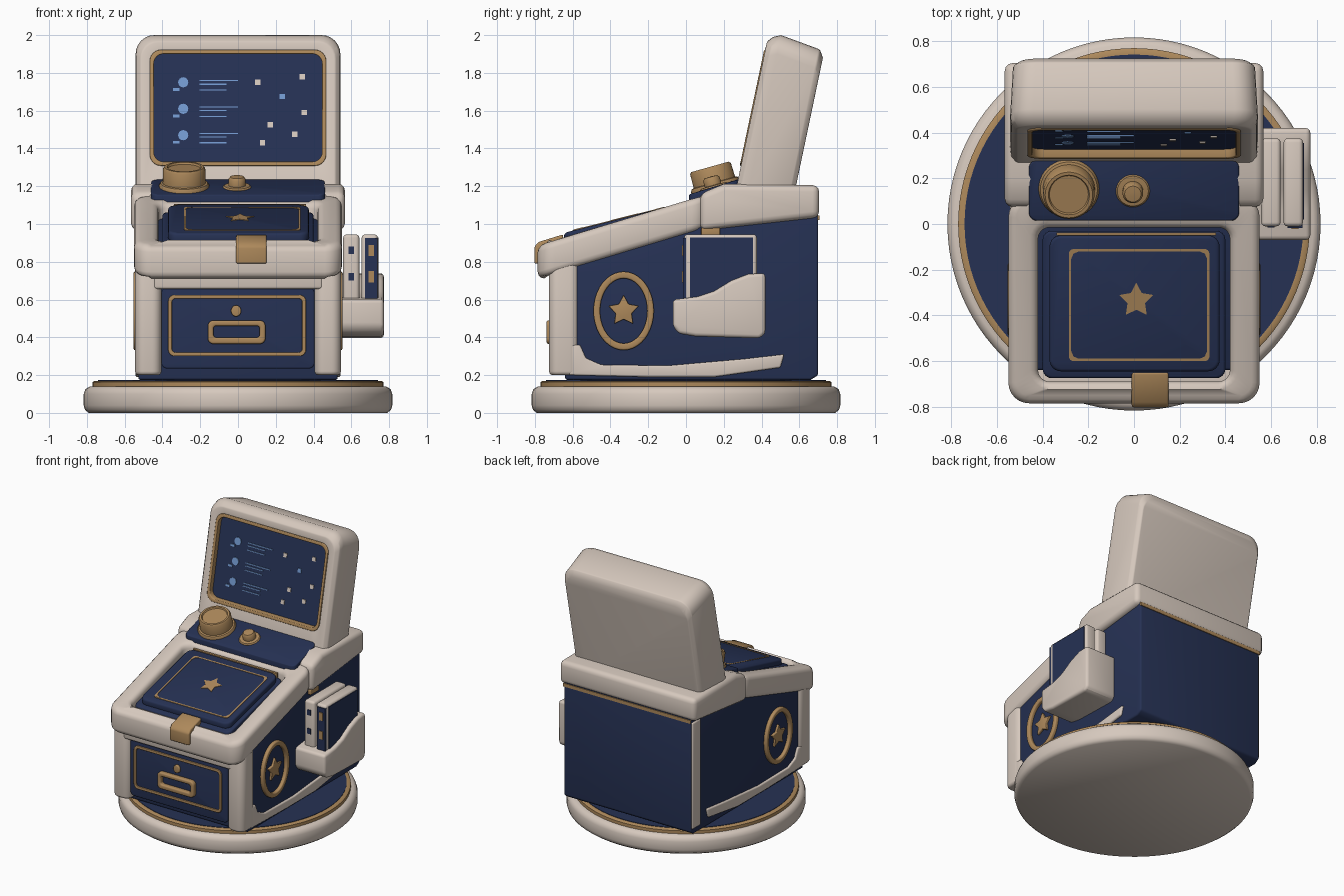
import bpy, bmesh, math
from mathutils import Vector

if "Cube" in bpy.data.objects:
    bpy.data.objects.remove(bpy.data.objects["Cube"])

def material(name, rgb):
    m = bpy.data.materials.new(name)
    m.diffuse_color = (*rgb, 1)
    m.use_nodes = True
    m.node_tree.nodes["Principled BSDF"].inputs["Base Color"].default_value = m.diffuse_color
    return m

CREAM = material("cream", (0.67, 0.58, 0.51))
NAVY = material("navy", (0.019, 0.031, 0.088))
GOLD = material("gold", (0.42, 0.25, 0.105))
BLUE = material("light_blue", (0.17, 0.32, 0.62))

# ---------- helpers ----------
def rrect(x0, x1, y0, y1, r, n=6):
    """Rounded rectangle outline."""
    pts = []
    for cx, cy, a0 in ((x1-r, y1-r, 0), (x0+r, y1-r, 90), (x0+r, y0+r, 180), (x1-r, y0+r, 270)):
        for i in range(n + 1):
            a = math.radians(a0 + 90 * i / n)
            pts.append((cx + r * math.cos(a), cy + r * math.sin(a)))
    return pts

def ellipse(cx, cy, rx, ry, n=40):
    return [(cx + rx * math.cos(2*math.pi*i/n), cy + ry * math.sin(2*math.pi*i/n)) for i in range(n)]

def star(cx, cy, r):
    return [(cx + (r if i % 2 == 0 else r*0.52) * math.sin(math.pi*i/5),
             cy + (r if i % 2 == 0 else r*0.52) * math.cos(math.pi*i/5)) for i in range(10)]

def place(pts, axis, d):
    """Lift a 2D outline into 3D on the plane across the given axis."""
    f = {'x': lambda p: (d, p[0], p[1]), 'y': lambda p: (p[0], d, p[1]), 'z': lambda p: (p[0], p[1], d)}[axis]
    return [Vector(f(p)) for p in pts]

def loft(name, loops, mat, bevel=0, cyclic=False, warp=None):
    """Bridge equal-length loops; cap the ends or close into a ring."""
    bm = bmesh.new()
    vs = [[bm.verts.new(p) for p in l] for l in loops]
    n = len(vs[0])
    for a, b in zip(vs, vs[1:] + ([vs[0]] if cyclic else [])):
        for i in range(n):
            bm.faces.new((a[i], a[(i+1) % n], b[(i+1) % n], b[i]))
    if not cyclic:
        bm.faces.new(vs[0]); bm.faces.new(vs[-1])
    bmesh.ops.recalc_face_normals(bm, faces=bm.faces)
    if warp:
        for v in bm.verts:
            v.co = warp(v.co)
    if bevel:
        es = [e for e in bm.edges if e.calc_face_angle(0) > 0.6]
        bmesh.ops.bevel(bm, geom=es, offset=bevel, segments=3, profile=0.5, affect='EDGES', clamp_overlap=True)
    me = bpy.data.meshes.new(name)
    bm.to_mesh(me); bm.free()
    me.materials.append(mat)
    ob = bpy.data.objects.new(name, me)
    bpy.context.collection.objects.link(ob)
    return ob

def prism(name, pts, axis, a, b, mat, bevel=0, warp=None):
    return loft(name, [place(pts, axis, a), place(pts, axis, b)], mat, bevel, False, warp)

def frame(name, outer, inner, axis, a, b, mat, bevel=0, warp=None):
    return loft(name, [place(outer, axis, a), place(outer, axis, b), place(inner, axis, b), place(inner, axis, a)],
                mat, bevel, True, warp)

def box(name, x0, x1, y0, y1, z0, z1, mat, bevel=0, warp=None):
    return prism(name, [(x0, y0), (x1, y0), (x1, y1), (x0, y1)], 'z', z0, z1, mat, bevel, warp)

def lathe(name, prof, mat, loc=(0, 0, 0), tilt=0, n=64):
    ob = loft(name, [place(ellipse(0, 0, r, r, n), 'z', z) for r, z in prof], mat)
    ob.location = loc
    ob.rotation_euler.x = tilt
    return ob

rim_slope = lambda v: Vector((v.x, v.y, v.z + 0.30 * (v.y + 0.79)))
lid_slope = lambda v: Vector((v.x, v.y, v.z + 0.25 * (v.y + 0.65)))
lean = lambda v: Vector((v.x, v.y + 0.21 * (v.z - 1.2), v.z))

# ---------- round base ----------
lathe("base_disc", [(0.79, 0), (0.81, 0.015), (0.817, 0.04), (0.817, 0.1), (0.808, 0.125), (0.785, 0.14)], CREAM, n=96)
lathe("base_trim", [(0.77, 0.13), (0.77, 0.163), (0.76, 0.17), (0.74, 0.17)], GOLD, n=96)
lathe("base_top", [(0.742, 0.14), (0.742, 0.173)], NAVY, n=96)

# ---------- cabinet body ----------
prism("cabinet_body", [(-0.64, 0.175), (0.66, 0.175), (0.7, 0.2), (0.7, 1.06), (0.08, 1.06), (-0.64, 0.845)],
      'x', -0.528, 0.528, NAVY, 0.012)
box("back_trim", -0.53, 0.53, 0.695, 0.706, 1.02, 1.045, GOLD)
strip = [(-0.62, 0.2), (-0.2, 0.19), (0.15, 0.19), (0.5, 0.24), (0.52, 0.31), (0.3, 0.285), (-0.1, 0.25),
         (-0.45, 0.255), (-0.53, 0.29), (-0.56, 0.36), (-0.62, 0.36)]
for s, side in ((-1, "left"), (1, "right")):
    x0, x1 = sorted((s * 0.405, s * 0.545))
    prism("front_post_" + side, rrect(x0, x1, -0.725, -0.565, 0.05), 'z', 0.2, 0.8, CREAM, 0.02)
    prism("skirting_" + side, strip, 'x', s * 0.51, s * 0.543, CREAM, 0.01)
    # side emblem
    frame("emblem_ring_" + side, ellipse(-0.33, 0.54, 0.16, 0.208), ellipse(-0.33, 0.54, 0.125, 0.172),
          'x', s * 0.52, s * 0.553, GOLD, 0.009)
    prism("emblem_star_" + side, star(-0.33, 0.54, 0.085), 'x', s * 0.52, s * 0.545, GOLD, 0.005)
box("rear_post_left", -0.54, -0.5, 0.59, 0.69, 0.22, 1.02, CREAM, 0.01)
box("front_crossbar", -0.45, 0.45, -0.725, -0.6, 0.655, 0.8, CREAM, 0.015)

# ---------- drawer ----------
prism("drawer_front", rrect(-0.405, 0.405, 0.235, 0.665, 0.03), 'y', -0.705, -0.6, NAVY, 0.008)
frame("drawer_trim", rrect(-0.37, 0.36, 0.3, 0.625, 0.035), rrect(-0.35, 0.34, 0.32, 0.605, 0.02),
      'y', -0.715, -0.7, GOLD, 0.004)
frame("drawer_handle", rrect(-0.16, 0.145, 0.365, 0.49, 0.03), rrect(-0.13, 0.115, 0.4, 0.46, 0.015),
      'y', -0.738, -0.7, GOLD, 0.01)
prism("drawer_button", ellipse(-0.01, 0.54, 0.027, 0.03, 20), 'y', -0.722, -0.7, GOLD, 0.006)

# ---------- sloping desk rim and lid ----------
frame("desk_rim", rrect(-0.55, 0.55, -0.785, 0.12, 0.09), rrect(-0.42, 0.42, -0.69, -0.015, 0.05),
      'z', 0.71, 0.885, CREAM, 0.035, rim_slope)
prism("lid_base", rrect(-0.4, 0.4, -0.675, -0.03, 0.04), 'z', 0.84, 0.91, NAVY, 0.012, lid_slope)
prism("lid_top", rrect(-0.37, 0.375, -0.645, -0.05, 0.05), 'z', 0.9, 0.952, NAVY, 0.014, lid_slope)
frame("lid_line", rrect(-0.285, 0.33, -0.6, -0.11, 0.02), rrect(-0.275, 0.32, -0.59, -0.12, 0.015),
      'z', 0.948, 0.956, GOLD, 0, lid_slope)
for x, sx in ((-0.28, 1), (0.325, -1)):
    for y, sy in ((-0.595, 1), (-0.115, -1)):
        prism("lid_corner", [(x, y), (x + sx*0.05, y), (x + sx*0.015, y + sy*0.015), (x, y + sy*0.05)],
              'z', 0.948, 0.957, GOLD, 0, lid_slope)
prism("lid_star", star(0.01, -0.335, 0.078), 'z', 0.946, 0.957, GOLD, 0, lid_slope)
box("lid_hinge", -0.34, 0.36, -0.05, -0.038, 0.92, 0.953, GOLD, 0, lid_slope)
prism("latch", [(-0.803, 0.79), (-0.803, 0.88), (-0.78, 0.905), (-0.65, 0.945), (-0.65, 0.88), (-0.76, 0.84), (-0.76, 0.79)],
      'x', -0.01, 0.152, GOLD, 0.01)

# ---------- shoulder block and control panel ----------
prism("shoulder_block", [(0.075, 0.965), (0.075, 1.16), (0.2, 1.212), (0.705, 1.205), (0.705, 1.035)],
      'x', -0.566, 0.566, CREAM, 0.035)
prism("control_panel", rrect(-0.46, 0.46, 0.015, 0.28, 0.035), 'z', 0.84, 0.915, NAVY, 0.008, rim_slope)
TILT = math.atan(0.28)
lathe("large_knob", [(0.13, -0.02), (0.133, 0.02), (0.125, 0.033), (0.114, 0.036), (0.112, 0.11), (0.104, 0.122),
                     (0.09, 0.122), (0.085, 0.112), (0.02, 0.112)], GOLD, (-0.285, 0.16, 1.185), TILT, 40)
lathe("small_knob", [(0.075, -0.02), (0.075, 0.015), (0.068, 0.022), (0.045, 0.024), (0.045, 0.058), (0.036, 0.07),
                     (0.01, 0.072)], GOLD, (-0.005, 0.15, 1.182), TILT, 28)

# ---------- screen housing ----------
opening = rrect(-0.465, 0.465, 1.31, 1.92, 0.06)
loft("screen_housing", [
    place(rrect(-0.51, 0.51, 1.08, 1.88, 0.1), 'y', 0.582),
    place(rrect(-0.53, 0.53, 1.06, 1.925, 0.1), 'y', 0.555),
    place(rrect(-0.542, 0.542, 1.05, 2.0, 0.1), 'y', 0.335),
    place(rrect(-0.538, 0.538, 1.05, 1.99, 0.1), 'y', 0.295),
    place(rrect(-0.515, 0.515, 1.07, 1.965, 0.09), 'y', 0.268),
    place(opening, 'y', 0.268), place(opening, 'y', 0.31)], CREAM, 0.012, False, lean)
frame("screen_trim", rrect(-0.467, 0.467, 1.308, 1.922, 0.06), rrect(-0.445, 0.445, 1.33, 1.9, 0.05),
      'y', 0.262, 0.312, GOLD, 0.005, lean)
prism("screen_glass", opening, 'y', 0.3, 0.32, NAVY, 0, lean)

# screen readout: icons, lines and dots
for z in (1.74, 1.6, 1.46):
    prism("screen_icon", ellipse(-0.29, z + 0.01, 0.027, 0.027, 16), 'y', 0.295, 0.302, BLUE, 0, lean)
    box("screen_icon_bar", -0.345, -0.31, 0.295, 0.302, z - 0.035, z - 0.02, BLUE, 0, lean)
    for dz, x1 in ((0.02, 0.0), (0.0, -0.06), (-0.03, -0.06)):
        box("screen_line", -0.205, x1, 0.295, 0.302, z + dz - 0.003, z + dz + 0.003, BLUE, 0, lean)
for x, z, m in ((0.105, 1.75, CREAM), (0.235, 1.675, BLUE), (0.34, 1.78, CREAM), (0.35, 1.59, CREAM),
                (0.17, 1.525, CREAM), (0.3, 1.475, CREAM), (0.13, 1.43, CREAM)):
    box("screen_dot", x - 0.014, x + 0.014, 0.295, 0.302, z - 0.014, z + 0.014, m, 0, lean)

# ---------- side pocket with books ----------
prism("side_pocket", [(-0.04, 0.42), (0.05, 0.405), (0.39, 0.395), (0.42, 0.42), (0.42, 0.74), (0.33, 0.735), (0.24, 0.7),
                      (0.15, 0.645), (0.06, 0.615), (-0.07, 0.6), (-0.07, 0.46)], 'x', 0.515, 0.772, CREAM, 0.035)
for i, x in enumerate((0.557, 0.655)):
    box("book_%d" % (i + 1), x, x + 0.085, -0.01, 0.375, 0.5, 0.945, CREAM, 0.018)
box("book_cover", 0.735, 0.745, 0.02, 0.355, 0.5, 0.928, NAVY)
box("book_spine", 0.672, 0.738, -0.017, 0.0, 0.5, 0.925, NAVY)
for z in (0.72, 0.86):
    box("spine_label", 0.69, 0.72, -0.022, -0.01, z - 0.03, z + 0.03, GOLD)
    box("spine_mark", 0.585, 0.615, -0.015, 0.0, z - 0.02, z + 0.02, NAVY)
box("pocket_clip", 0.52, 0.55, 0.08, 0.18, 0.94, 0.98, GOLD, 0.006)

# ---------- smooth shading ----------
for ob in bpy.context.collection.objects:
    ob.select_set(True)
    bpy.context.view_layer.objects.active = ob
bpy.ops.object.shade_smooth_by_angle(angle=math.radians(38))
